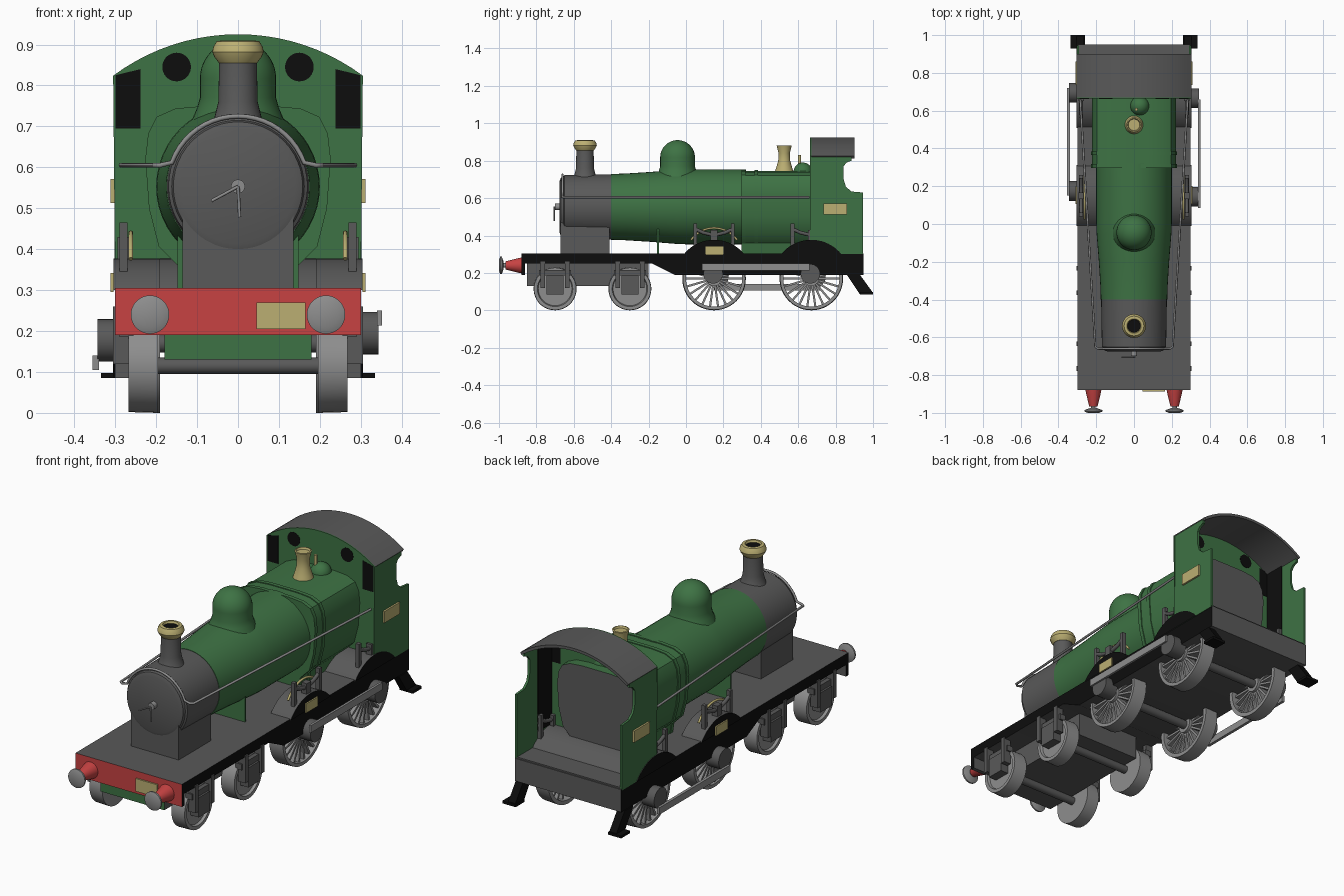
import bpy, bmesh
from math import sin, cos, pi, radians, asin
from mathutils import Vector

if "Cube" in bpy.data.objects:
    bpy.data.objects.remove(bpy.data.objects["Cube"], do_unlink=True)


def material(name, r, g, b):
    mat = bpy.data.materials.new(name)
    mat.use_nodes = True
    mat.diffuse_color = (r, g, b, 1)
    mat.node_tree.nodes["Principled BSDF"].inputs["Base Color"].default_value = (r, g, b, 1)
    return mat


green = material("engine_green", .048, .17, .058)
gray = material("dark_gray", .1, .1, .1)
steel = material("light_steel", .27, .27, .27)
black = material("black", .004, .004, .004)
red = material("beam_red", .57, .055, .055)
brass = material("pale_brass", .5, .43, .17)


def finish(name, bm, mats, rule=None, angle=35):
    """Turn a bmesh into an object; rule(normal, centre) picks the material slot."""
    bmesh.ops.recalc_face_normals(bm, faces=bm.faces)
    bm.normal_update()
    mats = mats if isinstance(mats, list) else [mats]
    for f in bm.faces:
        f.smooth = True
        if rule:
            f.material_index = rule(f.normal, f.calc_center_median())
    mesh = bpy.data.meshes.new(name)
    bm.to_mesh(mesh)
    bm.free()
    mesh.set_sharp_from_angle(angle=radians(angle))
    for mat in mats:
        mesh.materials.append(mat)
    obj = bpy.data.objects.new(name, mesh)
    bpy.context.collection.objects.link(obj)
    return obj


def place(axis, a, b, h):
    """Map section coordinates (a, b) and height h along the axis."""
    return {"X": (h, a, b), "Y": (a, h, b), "Z": (a, b, h)}[axis]


def prism(name, axis, outline, lo, hi, mats, rule=None):
    bm = bmesh.new()
    ends = [[bm.verts.new(place(axis, a, b, h)) for a, b in outline] for h in (lo, hi)]
    for ring in ends:
        bm.faces.new(ring)
    n = len(outline)
    for i in range(n):
        j = (i + 1) % n
        bm.faces.new((ends[0][i], ends[0][j], ends[1][j], ends[1][i]))
    return finish(name, bm, mats, rule)


def box(name, x, y, z, mats, rule=None):
    return prism(name, "X", [(y[0], z[0]), (y[1], z[0]), (y[1], z[1]), (y[0], z[1])], x[0], x[1], mats, rule)


def lathe(name, axis, centre, profile, mats, closed=False, n=36, rule=None):
    """Revolve (radius, height) pairs; centre is the pair of section coordinates."""
    bm = bmesh.new()
    rings = [[bm.verts.new(place(axis, centre[0] + r * cos(2 * pi * k / n),
                                 centre[1] + r * sin(2 * pi * k / n), h))
              for k in range(n)] for r, h in profile]
    pairs = list(zip(rings, rings[1:]))
    if closed:
        pairs.append((rings[-1], rings[0]))
    else:
        bm.faces.new(rings[0])
        bm.faces.new(rings[-1])
    for a, b in pairs:
        for k in range(n):
            m = (k + 1) % n
            bm.faces.new((a[k], a[m], b[m], b[k]))
    return finish(name, bm, mats, rule)


def rod(name, axis, centre, r, lo, hi, mat):
    return lathe(name, axis, centre, [(r, lo), (r, hi)], mat)


def tube(name, points, radius, mat):
    curve = bpy.data.curves.new(name, "CURVE")
    curve.dimensions = "3D"
    curve.bevel_depth, curve.bevel_resolution = radius, 2
    curve.use_fill_caps = True
    spline = curve.splines.new("POLY")
    spline.points.add(len(points) - 1)
    for p, co in zip(spline.points, points):
        p.co = (*co, 1)
    curve.materials.append(mat)
    obj = bpy.data.objects.new(name, curve)
    bpy.context.collection.objects.link(obj)
    bpy.ops.object.select_all(action="DESELECT")
    obj.select_set(True)
    bpy.context.view_layer.objects.active = obj
    bpy.ops.object.convert(target="MESH")


def arc(cx, cz, r, start, end, n=20):
    return [(cx + r * cos(start + (end - start) * i / n), cz + r * sin(start + (end - start) * i / n))
            for i in range(n + 1)]


def side_black(n, c):
    return 1 if abs(n.x) > .9 else 0


# Footplate with red buffer beam and black skirts
prism("footplate", "X", [(-.88, .19), (-.88, .305), (.95, .305), (.95, .19), (-.06, .19),
                         (-.18, .25), (-.86, .25), (-.86, .19)], -.3, .3, [gray, black, red],
      lambda n, c: 2 if n.y < -.9 and c.y < -.87 else side_black(n, c))
box("bogie_frame", (-.18, .18), (-.85, -.2), (.13, .25), [gray, green], lambda n, c: 1 if n.y < -.9 else 0)
box("beam_plate", (.045, .165), (-.888, -.88), (.205, .27), brass)

# Smokebox, saddle and boiler
BZ = .553
box("saddle", (-.135, .135), (-.67, -.41), (.3, .5), gray)
lathe("smokebox", "Y", (0, BZ), [(.14, -.675), (.158, -.668), (.162, -.655), (.17, -.65), (.174, -.4)], gray, n=48)
lathe("boiler", "Y", (0, BZ), [(.176, -.4), (.178, -.33), (.186, -.2), (.198, -.05), (.2, 0), (.2, .32)], green, n=48)
box("boiler_support", (-.148, .148), (-.155, -.145), (.3, .44), green)
rod("door_boss", "Y", (0, BZ), .017, -.7, -.67, steel)
for x, z in ((-.065, -.035), (.004, -.075)):
    tube("door_handle", [(0, -.705, BZ), (x, -.705, BZ + z)], .004, steel)

# Firebox with bands and gray backhead
half = [(.13, .3), (.14, .36), (.19, .41), (.213, .5), (.222, .62), (.215, .68), (.195, .72), (.15, .74), (.08, .746)]
section = half + [(-x, z) for x, z in reversed(half)]
prism("firebox", "Y", section, .3, .72, [green, gray], lambda n, c: 1 if n.y > .9 else 0)
for y in (.297, .365):
    prism("firebox_band", "Y", [(x * 1.02, BZ + (z - BZ) * 1.02) for x, z in section], y, y + .02, green)

# Boiler mountings
lathe("chimney", "Z", (0, -.54), [(.075, .69), (.058, .72), (.048, .76), (.046, .865)], gray)
lathe("chimney_cap", "Z", (0, -.54), [(.047, .855), (.058, .87), (.063, .882), (.06, .895), (.052, .908), (.038, .91),
                                      (.034, .9)], [brass, black], rule=lambda n, c: 1 if n.z > .95 and c.z < .905 else 0)
lathe("dome", "Z", (0, -.045), [(.115, .71), (.1, .745), (.093, .77)] + arc(0, .817, .093, 0, pi * .49, 12), green)
lathe("safety_valve", "Z", (0, .525), [(.05, .74), (.042, .765), (.032, .8), (.03, .84), (.04, .88), (.034, .882),
                                      (.03, .872)], brass)
lathe("small_dome", "Z", (.03, .625), [(.055, .735)] + arc(0, .74, .05, 0, pi * .48, 8), green)
rod("whistle", "Z", (.012, .607), .008, .76, .83, brass)

# Continuous handrail looping over the smokebox front
loop = [(x, -.66, z) for x, z in arc(0, BZ, .172, radians(20), radians(160))]
tube("handrail", [(.285, .66, .605), (.205, -.65, .605), (.19, -.66, .605)] + loop +
     [(-.19, -.66, .605), (-.205, -.65, .605), (-.285, .66, .605)], .006, steel)

# Cab with arched roof
R, CZ = .51, .415
edge = asin(.305 / R)
crown = arc(0, CZ, R, pi / 2 - edge, pi / 2 + edge)
prism("cab_front", "Y", [(-.3, .3), (.3, .3)] + crown, .664, .67, green)
prism("cab_roof", "Y", crown + arc(0, CZ, R - .014, pi / 2 + edge, pi / 2 - edge), .67, .9, gray)
cab_side = [(.668, .3), (.945, .3), (.945, .63), (.885, .635), (.855, .66), (.843, .7), (.843, .77), (.858, .79),
            (.885, .8), (.885, .825), (.668, .825)]
for s in (-1, 1):
    prism("cab_side", "X", cab_side, s * .29, s * .302, green)
    rod("round_window", "Y", (s * .15, .845), .035, .6625, .6715, black)
    prism("corner_window", "Y", [(s * .238, .695), (s * .299, .695), (s * .299, .825), (s * .238, .84)],
          .6625, .6715, black)
    box("inner_cab_panel", (s * .285, s * .291), (.672, .78), (.38, .82), black)
    box("cab_plate", (s * .302, s * .311), (.735, .86), (.513, .572), brass)
box("cab_rear_ledge", (-.29, .29), (.67, .945), (.3, .312), gray)

# Wheel splashers, springs and name plates
DRIVERS, WZ = (.15, .67), .17
for y0 in DRIVERS:
    rise = asin((.3 - WZ) / .207)
    hump = arc(y0, WZ, .207, rise, pi - rise)
    if y0 > .5:
        prism("cab_splasher", "X", hump, -.19, .19, gray)
    for s in (-1, 1):
        prism("splasher", "X", hump, s * .19, s * .304, [gray, black],
              lambda n, c, s=s: 1 if n.x * s > .9 else 0)
        leaf = [(s * .28, y0 + d * .1, .405 + .03 * d * d) for d in (-1, -.6, -.2, .2, .6, 1)]
        tube("spring_leaf", leaf, .01, gray)
        for d in (-.1, .1):
            box("spring_post", (s * .27, s * .29), (y0 + d - .01, y0 + d + .01), (.32, .465), gray)
        box("spring_buckle", (s * .265, s * .295), (y0 - .018, y0 + .018), (.37, .43), gray)
for s in (-1, 1):
    bead = arc(DRIVERS[0], .29, .15, radians(35), radians(145), 12)
    tube("brass_bead", [(s * .262, y, z) for y, z in bead], .006, brass)
    box("splasher_plate", (s * .304, s * .311), (.105, .2), (.295, .342), brass)

# Spoked driving wheels, cranks and coupling rods
for y0 in DRIVERS:
    rod("driving_axle", "X", (y0, WZ), .022, -.27, .27, gray)
    for s in (-1, 1):
        lathe("driving_rim", "X", (y0, WZ), [(.15, s * .19), (.17, s * .19), (.167, s * .265), (.15, s * .265)],
              steel, closed=True, n=48)
        rod("driving_hub", "X", (y0, WZ), .04, s * .195, s * .27, steel)
        for k in range(22):
            a = 2 * pi * k / 22
            d, t = Vector((cos(a), sin(a))), Vector((-sin(a), cos(a))) * .0055
            c = Vector((y0, WZ))
            prism("spoke", "X", [c + d * .03 - t, c + d * .155 - t, c + d * .155 + t, c + d * .03 + t],
                  s * .21, s * .255, steel)
        dy, dz = (-.005, .025) if s > 0 else (.025, .007)
        rod("crank", "X", (y0 + dy, WZ + dz), .052, s * .27, s * .343, gray)
box("left_coupling_rod", (.34, .352), (.085, .66), (.213, .25), steel)
box("right_coupling_rod", (-.355, -.34), (.15, .72), (.105, .14), steel)

# Leading wheels with axle boxes
for y0 in (-.7, -.3):
    rod("leading_axle", "X", (y0, .115), .02, -.27, .27, gray)
    for s in (-1, 1):
        lathe("leading_wheel", "X", (y0, .115), [(.115, s * .195), (.113, s * .268), (.095, s * .268), (.09, s * .255),
                                                 (.03, s * .255)], steel)
        box("axle_box", (s * .25, s * .3), (y0 - .045, y0 + .045), (.085, .185), gray)
        box("axle_hanger", (s * .255, s * .29), (y0 - .085, y0 + .085), (.185, .215), gray)
        for d in (-.065, .065):
            box("hanger_post", (s * .265, s * .305), (y0 + d - .012, y0 + d + .012), (.12, .26), gray)

# Buffers and rear steps
for s in (-1, 1):
    lathe("buffer_housing", "Y", (s * .215, .24), [(.042, -.88), (.038, -.9), (.022, -.965)], red)
    rod("buffer_shaft", "Y", (s * .215, .24), .012, -.99, -.96, steel)
    lathe("buffer_head", "Y", (s * .215, .24), [(.02, -.975), (.047, -.985), (.047, -.993), (.03, -1)], steel)
    prism("rear_step_bracket", "X", [(.86, .19), (.93, .19), (.995, .1), (.995, .085), (.93, .085)],
          s * .265, s * .305, black)
    box("rear_step_tread", (s * .26, s * .335), (.93, 1), (.085, .098), black)
